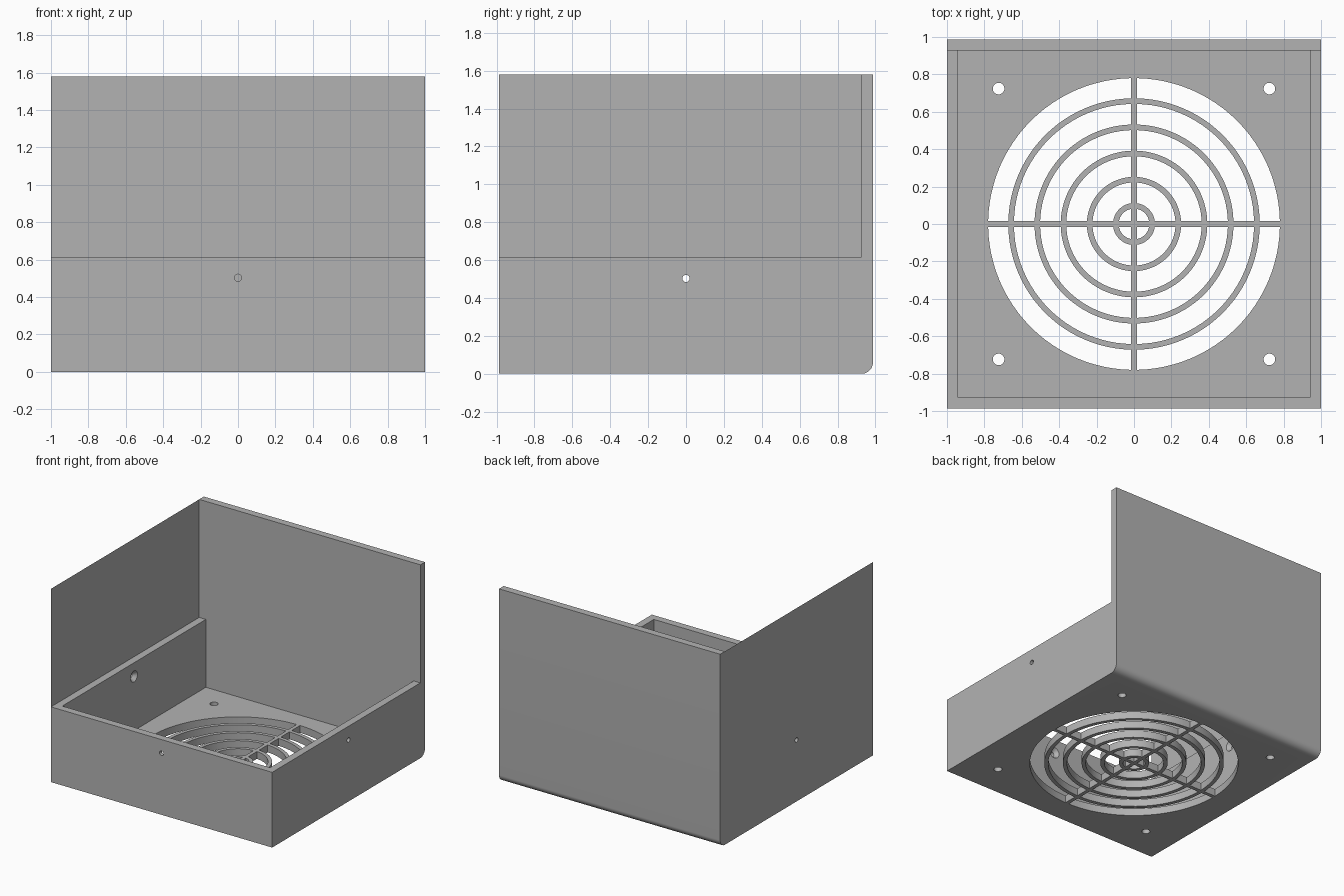
import bpy, bmesh, math
from mathutils import Matrix, Vector

if "Cube" in bpy.data.objects:
    bpy.data.objects.remove(bpy.data.objects["Cube"])

W, D, H = 1.0, 0.987, 1.58      # half width, half depth, height
T, LIP = 0.06, 0.615            # wall thickness, tray height

grey = bpy.data.materials.new("plain grey")
grey.diffuse_color = (0.45, 0.45, 0.45, 1)
grey.use_nodes = True
grey.node_tree.nodes["Principled BSDF"].inputs["Base Color"].default_value = grey.diffuse_color


def make(name, bm):
    bmesh.ops.recalc_face_normals(bm, faces=bm.faces)
    me = bpy.data.meshes.new(name)
    bm.to_mesh(me)
    bm.free()
    ob = bpy.data.objects.new(name, me)
    bpy.context.collection.objects.link(ob)
    me.materials.append(grey)
    return ob


def prism(bm, pts, offset):
    """Extrude a closed outline along an offset."""
    face = bm.faces.new([bm.verts.new(p) for p in pts])
    out = bmesh.ops.extrude_face_region(bm, geom=[face])
    verts = [g for g in out["geom"] if isinstance(g, bmesh.types.BMVert)]
    bmesh.ops.translate(bm, verts=verts, vec=offset)


def cylinder(bm, start, end, r1, r2, n=32):
    a, b = Vector(start), Vector(end)
    rot = (b - a).to_track_quat('Z', 'Y').to_matrix().to_4x4()
    bmesh.ops.create_cone(bm, cap_ends=True, segments=n, radius1=r1, radius2=r2,
                          depth=(b - a).length,
                          matrix=Matrix.Translation((a + b) / 2) @ rot)


def cut(body, name, bm):
    cutter = make(name, bm)
    mod = body.modifiers.new(name, 'BOOLEAN')
    mod.operation, mod.solver, mod.object = 'DIFFERENCE', 'EXACT', cutter
    bpy.context.view_layer.objects.active = body
    bpy.ops.object.modifier_apply(modifier=mod.name)
    bpy.data.objects.remove(cutter)


# Tray and tall back wall: side profile with rounded lower back edge
bm = bmesh.new()
arc = [(D - T + T * math.sin(a), T - T * math.cos(a))
       for a in (math.pi / 2 * i / 12 for i in range(13))]
profile = [(-D, 0)] + arc + [(D, H), (D - T, H), (D - T, LIP), (-D, LIP)]
prism(bm, [(-W, y, z) for y, z in profile], (2 * W, 0, 0))
body = make("fan_housing", bm)

# Hollow inside of the tray
bm = bmesh.new()
x, y = W - T, D - T
prism(bm, [(-x, -y, T), (x, -y, T), (x, y, T), (-x, y, T)], (0, 0, 1.8))
cut(body, "cavity", bm)

# Vent slots: ring quadrants separated by a cross of ribs
bm = bmesh.new()
rib = 0.015
slots = [(0.672, 0.78), (0.532, 0.642), (0.392, 0.502),
         (0.252, 0.362), (0.112, 0.222), (0, 0.082)]


def slot_arc(r, n=24):
    a0 = math.asin(rib / r)
    a1 = math.pi / 2 - a0
    return [(r * math.cos(a0 + (a1 - a0) * i / n), r * math.sin(a0 + (a1 - a0) * i / n))
            for i in range(n + 1)]


for inner, outer in slots:
    pts = slot_arc(outer) + (slot_arc(inner)[::-1] if inner else [(rib, rib)])
    for q in range(4):
        rot = Matrix.Rotation(q * math.pi / 2, 3, 'Z')
        prism(bm, [rot @ Vector((px, py, -0.1)) for px, py in pts], (0, 0, 0.3))
# Corner screw holes
for sx in (-1, 1):
    for sy in (-1, 1):
        cylinder(bm, (sx * 0.724, sy * 0.724, -0.1), (sx * 0.724, sy * 0.724, 0.2), 0.031, 0.031)
cut(body, "vent_slots", bm)

# Screw holes through the front and side walls, then countersinks inside
walls = [(Vector((1, 0, 0)), W), (Vector((-1, 0, 0)), W), (Vector((0, -1, 0)), D)]
up = Vector((0, 0, 0.503))
bm = bmesh.new()
for d, e in walls:
    cylinder(bm, up + d * (e - 0.2), up + d * (e + 0.1), 0.019, 0.019)
cut(body, "screw_holes", bm)
bm = bmesh.new()
for d, e in walls:
    cylinder(bm, up + d * (e - T - 0.03), up + d * (e - T + 0.03), 0.071, 0.019)
cut(body, "countersinks", bm)

bpy.ops.object.select_all(action='DESELECT')
body.select_set(True)
bpy.context.view_layer.objects.active = body
bpy.ops.object.shade_smooth_by_angle(angle=math.radians(30))

# Thin sheet rising above the left wall
bm = bmesh.new()
bm.faces.new([bm.verts.new(p) for p in
              [(-W, -D, LIP), (-W, -D, H), (-W, D - T, H), (-W, D - T, LIP)]])
make("left_side_sheet", bm)
